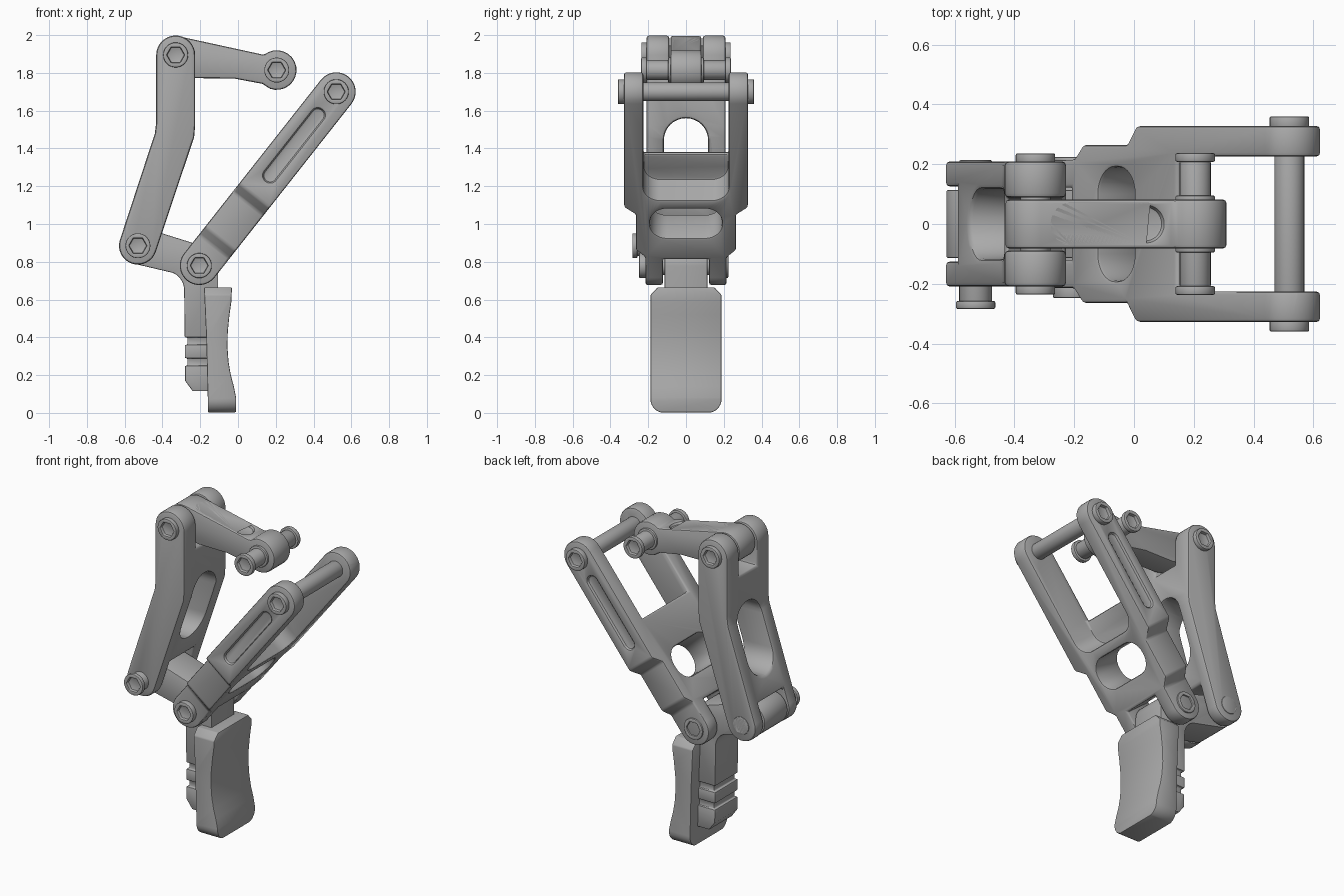
import bpy, bmesh
from math import cos, sin, radians, atan2, hypot

if "Cube" in bpy.data.objects:
    bpy.data.objects.remove(bpy.data.objects["Cube"])

# Single metal colour
metal = bpy.data.materials.new("grey_metal")
metal.use_nodes = True
GREY = (0.4, 0.4, 0.4, 1)
metal.diffuse_color = GREY
metal.node_tree.nodes["Principled BSDF"].inputs["Base Color"].default_value = GREY


def arc(u, v, r, a0, a1, n=16):
    steps = [radians(a0 + (a1 - a0) * i / n) for i in range(n + 1)]
    return [(u + r * cos(a), v + r * sin(a)) for a in steps]


def circle(u, v, r, n=32):
    return arc(u, v, r, 0, 360, n)[:-1]


def rect(u0, u1, v0, v1, r=0.0):
    """Rectangle with optionally rounded corners."""
    if not r:
        return [(u0, v0), (u1, v0), (u1, v1), (u0, v1)]
    return (arc(u1 - r, v1 - r, r, 0, 90, 8) + arc(u0 + r, v1 - r, r, 90, 180, 8)
            + arc(u0 + r, v0 + r, r, 180, 270, 8) + arc(u1 - r, v0 + r, r, 270, 360, 8))


def prism(name, outline, lo, hi, axis="y"):
    """Extrude a flat outline along one axis."""
    place = {"x": lambda u, v, w: (w, u, v),
             "y": lambda u, v, w: (u, w, v),
             "z": lambda u, v, w: (u, v, w)}[axis]
    bm = bmesh.new()
    a, b = ([bm.verts.new(place(u, v, w)) for u, v in outline] for w in (lo, hi))
    bm.faces.new(a)
    bm.faces.new(b)
    for i in range(len(a)):
        j = (i + 1) % len(a)
        bm.faces.new((a[i], a[j], b[j], b[i]))
    bmesh.ops.remove_doubles(bm, verts=bm.verts, dist=0.0001)
    bmesh.ops.recalc_face_normals(bm, faces=bm.faces)
    mesh = bpy.data.meshes.new(name)
    bm.to_mesh(mesh)
    bm.free()
    ob = bpy.data.objects.new(name, mesh)
    bpy.context.collection.objects.link(ob)
    mesh.materials.append(metal)
    return ob


def activate(ob):
    bpy.ops.object.select_all(action="DESELECT")
    ob.select_set(True)
    bpy.context.view_layer.objects.active = ob


def combine(ob, tools, operation="DIFFERENCE"):
    """Cut, intersect or join with helper solids, then discard them."""
    activate(ob)
    for tool in tools:
        mod = ob.modifiers.new("combine", "BOOLEAN")
        mod.operation, mod.solver, mod.object = operation, "EXACT", tool
        bpy.ops.object.modifier_apply(modifier=mod.name)
        bpy.data.objects.remove(tool)


def finish(ob, width=0.012):
    """Round the sharp edges and smooth the curved faces."""
    activate(ob)
    mod = ob.modifiers.new("rounded_edges", "BEVEL")
    mod.width, mod.segments, mod.use_clamp_overlap = width, 2, False
    mod.limit_method, mod.angle_limit = "ANGLE", radians(40)
    bpy.ops.object.modifier_apply(modifier=mod.name)
    bpy.ops.object.shade_smooth_by_angle(angle=radians(35))


def bolt_head(name, x, z, y0, y1, r=0.066):
    """Round head with a hexagonal socket in its y1 end."""
    side = 1 if y1 > y0 else -1
    head = prism(name, circle(x, z, r), min(y0, y1), max(y0, y1))
    tip = sorted((y1 - side * 0.02, y1 + side * 0.02))
    combine(head, [prism("cutter", circle(x, z, 0.047, 6), *tip)])
    finish(head, 0.005)


def rod(name, x, z, y0, y1, r):
    finish(prism(name, circle(x, z, r), y0, y1), 0.004)


TOP, REAR, PIVOT = (-0.33, 1.895), (-0.53, 0.885), (-0.205, 0.78)
TIP, END = (0.52, 1.7), (0.205, 1.815)

# Rear link: bent bar, forked at both ends, with a long window
link = prism("rear_link", arc(*TOP, 0.103, 0, 180)
             + [(-0.433, 1.54), (-0.44, 1.48)] + arc(*REAR, 0.1, 162, 342)
             + [(-0.232, 1.46), (-0.227, 1.52)], -0.21, 0.21)
combine(link, [
    prism("cutter", rect(-0.088, 0.088, 1.75, 2.2), -1, 1, "x"),
    prism("cutter", rect(-0.125, 0.125, 0.6, 1.01), -1, 1, "x"),
    prism("cutter", rect(-0.117, 0.117, 1.13, 1.56, 0.116), -1, 1, "x")])
finish(link, 0.015)

# Top arm with a sunken slot along its upper face
arm = prism("top_arm", arc(*TOP, 0.1, 80, 250) + [(-0.22, 1.772), (-0.02, 1.77), (0.13, 1.742)]
            + arc(*END, 0.105, -110, 130), -0.082, 0.082)
slot = prism("cutter", rect(-0.187, 0.187, -0.06, 0.06, 0.059), -0.035, 0.2, "z")
slot.location = (-0.083, 0, 1.952)
slot.rotation_euler.y = radians(10)
bpy.context.view_layer.update()
combine(arm, [slot])
finish(arm)

# Front fork: built along x, then tilted about its lower pivot
dx, dz = TIP[0] - PIVOT[0], TIP[1] - PIVOT[1]
length = hypot(dx, dz)
fork = prism("front_fork", arc(0, 0, 0.103, 90, 270) + arc(length, 0, 0.103, -90, 90), -0.5, 0.5)
half = [(-0.2, 0.215), (0.13, 0.215), (0.18, 0.265), (0.42, 0.265), (0.47, 0.328), (1.4, 0.328)]
plan = half + [(s, -y) for s, y in reversed(half)]
combine(fork, [prism("cutter", plan, -0.3, 0.3, "z")], "INTERSECT")
combine(fork, [
    prism("cutter", rect(-0.3, 0.12, -0.122, 0.122), -0.3, 0.3, "z"),
    prism("cutter", rect(0.265, 0.46, -0.19, 0.19, 0.09), -0.3, 0.3, "z"),
    prism("cutter", rect(0.52, 1.6, -0.226, 0.226, 0.09), -0.3, 0.075, "z"),
    prism("cutter", rect(0.69, 1.7, -0.226, 0.226), -0.3, 0.3, "z")]
    + [prism("cutter", rect(0.57, 1.05, -0.037, 0.037, 0.036), *span)
       for span in ((0.31, 0.5), (-0.5, -0.31))])
fork.location = (PIVOT[0], 0, PIVOT[1])
fork.rotation_euler.y = -atan2(dz, dx)
finish(fork)

# Base lever: rear eye, pivot eye and a downward post with grooves
lever = prism("base_lever", arc(*REAR, 0.098, 75, 250) + [(-0.36, 0.745)]
              + arc(-0.385, 0.65, 0.1, 65, 0, 6)
              + [(-0.28, 0.17), (-0.24, 0.115), (-0.15, 0.115), (-0.105, 0.66)]
              + arc(*PIVOT, 0.1, -5, 85) + [(-0.24, 0.9), (-0.4, 0.95)], -0.114, 0.114)
grooves = []
for z in (0.27, 0.38):
    grooves.append(prism("cutter", rect(-0.35, -0.268, z - 0.02, z + 0.02), -0.3, 0.3))
    for y in (-0.114, 0.114):
        grooves.append(prism("cutter", rect(-0.35, -0.1, z - 0.02, z + 0.02), y - 0.012, y + 0.012))
combine(lever, grooves)
finish(lever, 0.006)

# Finger pad: hollowed front, rounded lower corners, chamfered upper corners
pad = prism("finger_pad", [(-0.16, 0.003), (-0.01, 0.003), (-0.01, 0.08), (-0.022, 0.14),
                           (-0.038, 0.2), (-0.05, 0.27), (-0.056, 0.35), (-0.054, 0.43),
                           (-0.045, 0.52), (-0.035, 0.59), (-0.032, 0.665), (-0.18, 0.665),
                           (-0.168, 0.4), (-0.16, 0.08)], -0.3, 0.3)
face = (arc(-0.115, 0.073, 0.073, 180, 270, 8) + arc(0.115, 0.073, 0.073, 270, 360, 8)
        + [(0.188, 0.625), (0.15, 0.665), (-0.15, 0.665), (-0.188, 0.625)])
combine(pad, [prism("cutter", face, -1, 1, "x")], "INTERSECT")
finish(pad, 0.006)

# Cross rods
rod("fork_rod", *TIP, -0.33, 0.33, 0.05)
rod("arm_rod", *END, -0.21, 0.21, 0.052)
rod("top_rod", *TOP, -0.2, 0.2, 0.05)
rod("rear_rod", *REAR, -0.262, 0.2, 0.055)
rod("pivot_rod", *PIVOT, -0.2, 0.2, 0.05)

# Bolt heads and collars on each side
for side, label in ((1, "back"), (-1, "front")):
    bolt_head(f"fork_bolt_{label}", *TIP, side * 0.32, side * 0.36)
    bolt_head(f"arm_bolt_{label}", *END, side * 0.208, side * 0.237)
    bolt_head(f"top_bolt_{label}", *TOP, side * 0.2, side * 0.236)
    rod(f"arm_collar_{label}", *END, *sorted((side * 0.07, side * 0.095)), 0.066)
bolt_head("pivot_bolt_front", *PIVOT, -0.2, -0.248)
bolt_head("pivot_bolt_back", *PIVOT, 0.2, 0.224)
bolt_head("rear_bolt_front", *REAR, -0.258, -0.284)
bolt_head("rear_bolt_back", *REAR, 0.19, 0.214, 0.055)
